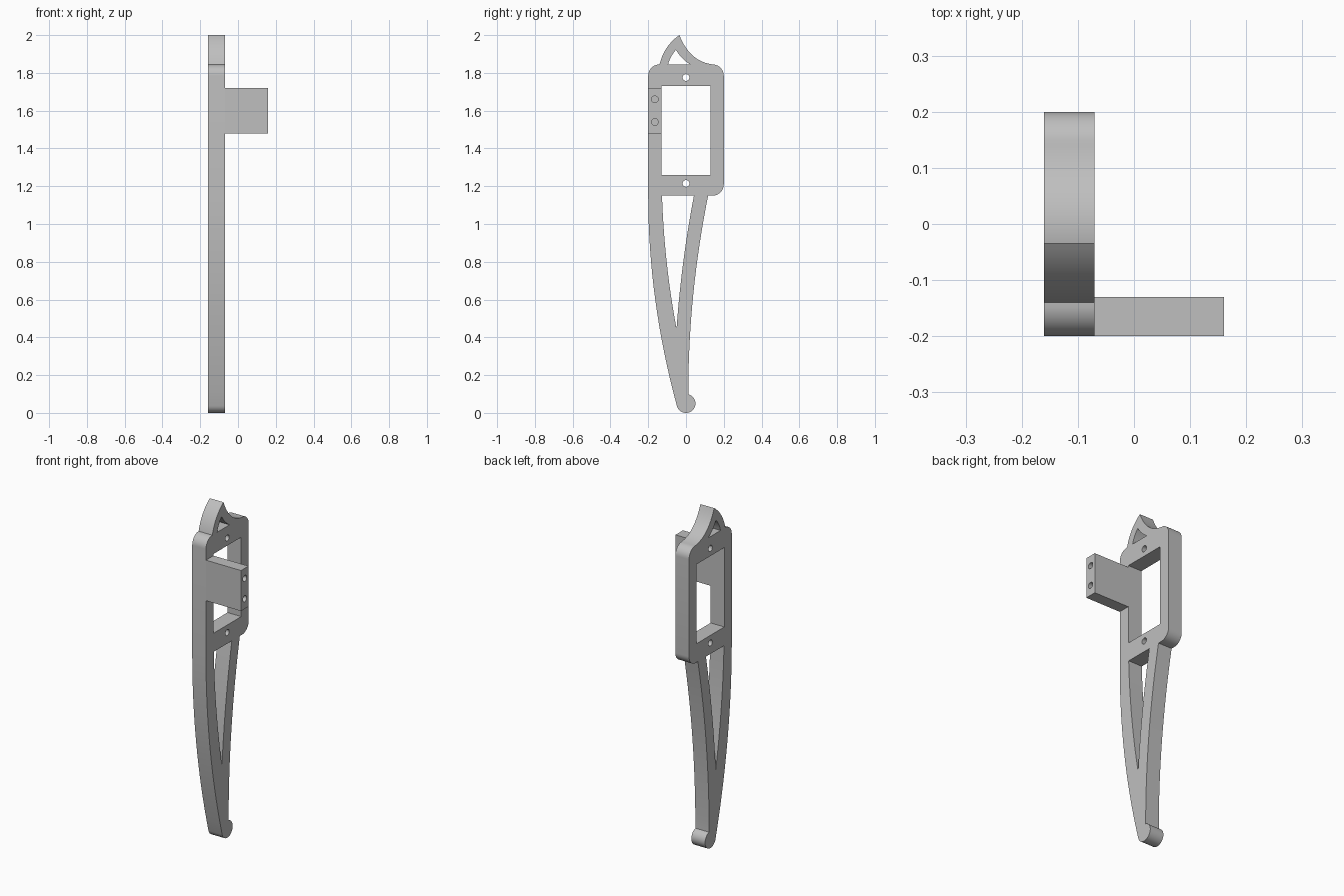
import bpy, bmesh, math
from mathutils import Matrix, Vector

cube = bpy.data.objects.get("Cube")
if cube:
    bpy.data.objects.remove(cube, do_unlink=True)

grey = bpy.data.materials.new("plain grey")
grey.use_nodes = True
grey.diffuse_color = (0.52, 0.52, 0.52, 1)
grey.node_tree.nodes["Principled BSDF"].inputs["Base Color"].default_value = grey.diffuse_color


# Profile helpers, in (y, z)
def arc(cy, cz, r, start, end, n=10):
    angles = [math.radians(start + (end - start) * i / n) for i in range(n + 1)]
    return [Vector((cy + r * math.cos(a), cz + r * math.sin(a))) for a in angles]


def bend(a, ctrl, b, n=16):
    a, c, b = Vector(a), Vector(ctrl), Vector(b)
    ts = [i / n for i in range(n + 1)]
    return [a * (1 - t) ** 2 + c * 2 * t * (1 - t) + b * t * t for t in ts]


def rect(y0, y1, z0, z1):
    return [Vector(p) for p in ((y0, z0), (y1, z0), (y1, z1), (y0, z1))]


def bore(y, z):
    return arc(y, z, 0.018, 0, 360, 24)


def extrude_profile(name, loops, x0, x1):
    """Fill the first loop, leave the others open, and extrude along x."""
    curve = bpy.data.curves.new(name, "CURVE")
    curve.dimensions = "2D"
    curve.fill_mode = "BOTH"
    curve.extrude = (x1 - x0) / 2
    for loop in loops:
        pts = [p for i, p in enumerate(loop) if (p - loop[i - 1]).length > 1e-4]
        spline = curve.splines.new("POLY")
        spline.points.add(len(pts) - 1)
        for point, p in zip(spline.points, pts):
            point.co = (p.x, p.y, 0, 1)
        spline.use_cyclic_u = True
    temp = bpy.data.objects.new(name + " profile", curve)
    bpy.context.collection.objects.link(temp)
    graph = bpy.context.evaluated_depsgraph_get()
    mesh = bpy.data.meshes.new_from_object(temp.evaluated_get(graph))
    bpy.data.objects.remove(temp, do_unlink=True)
    bpy.data.curves.remove(curve)
    # Profile axes become y and z, depth becomes x
    axes = Matrix(((0, 0, 1, (x0 + x1) / 2), (1, 0, 0, 0), (0, 1, 0, 0), (0, 0, 0, 1)))
    mesh.transform(axes)
    bm = bmesh.new()
    bm.from_mesh(mesh)
    bmesh.ops.remove_doubles(bm, verts=bm.verts, dist=1e-5)
    bmesh.ops.recalc_face_normals(bm, faces=bm.faces)
    bm.to_mesh(mesh)
    bm.free()
    mesh.name = name
    mesh.materials.clear()
    mesh.materials.append(grey)
    obj = bpy.data.objects.new(name, mesh)
    bpy.context.collection.objects.link(obj)
    return obj


def smooth(obj):
    bpy.ops.object.select_all(action="DESELECT")
    obj.select_set(True)
    bpy.context.view_layer.objects.active = obj
    bpy.ops.object.shade_smooth_by_angle(angle=math.radians(30))


# Plate outline: foot, back of leg, frame corners, fin, front of leg
CORNER, LOW, HIGH, TOP = 0.06, 1.21, 1.785, 1.845
outline = arc(0, 0.05, 0.05, 195, 436, 28)
outline += bend((0.012, 0.1), (0.012, 0.625), (0.117, 1.15))
outline += arc(0.14, LOW, CORNER, -90, 0)
outline += arc(0.14, HIGH, CORNER, 0, 90)
outline += bend((0.14, TOP), (0.02, 1.86), (-0.035, 2))
outline += bend((-0.035, 2), (-0.115, 1.945), (-0.14, TOP))
outline += arc(-0.14, HIGH, CORNER, 90, 180)
outline += bend((-0.2, 1.15), (-0.2, 0.595), (-0.0483, 0.037))

# Openings in the plate
window = rect(-0.13, 0.13, 1.26, 1.73)
leg_slot = bend((-0.127, 1.15), (-0.115, 0.79), (-0.05, 0.445))
leg_slot += bend((-0.05, 0.445), (-0.025, 0.8), (0.042, 1.15))
fin_slot = bend((-0.095, TOP), (-0.082, 1.89), (-0.053, 1.922), 8)
fin_slot += bend((-0.053, 1.922), (-0.025, 1.874), (0.021, TOP), 8)

plate = extrude_profile(
    "leg_plate",
    [outline, window, leg_slot, fin_slot, bore(0, 1.775), bore(0, 1.215)],
    -0.16, -0.07)
smooth(plate)

# Side arm with two blind holes in its end
arm = extrude_profile("side_arm", [rect(-0.2, -0.13, 1.48, 1.72)], -0.07, 0.16)
for z in (1.54, 1.66):
    cutter = extrude_profile("hole_cutter", [bore(-0.165, z)], 0.06, 0.2)
    cutter.hide_render = True
    mod = arm.modifiers.new("hole", "BOOLEAN")
    mod.operation = "DIFFERENCE"
    mod.solver = "EXACT"
    mod.object = cutter
    bpy.context.view_layer.objects.active = arm
    bpy.ops.object.modifier_apply(modifier=mod.name)
    bpy.data.objects.remove(cutter, do_unlink=True)
smooth(arm)
